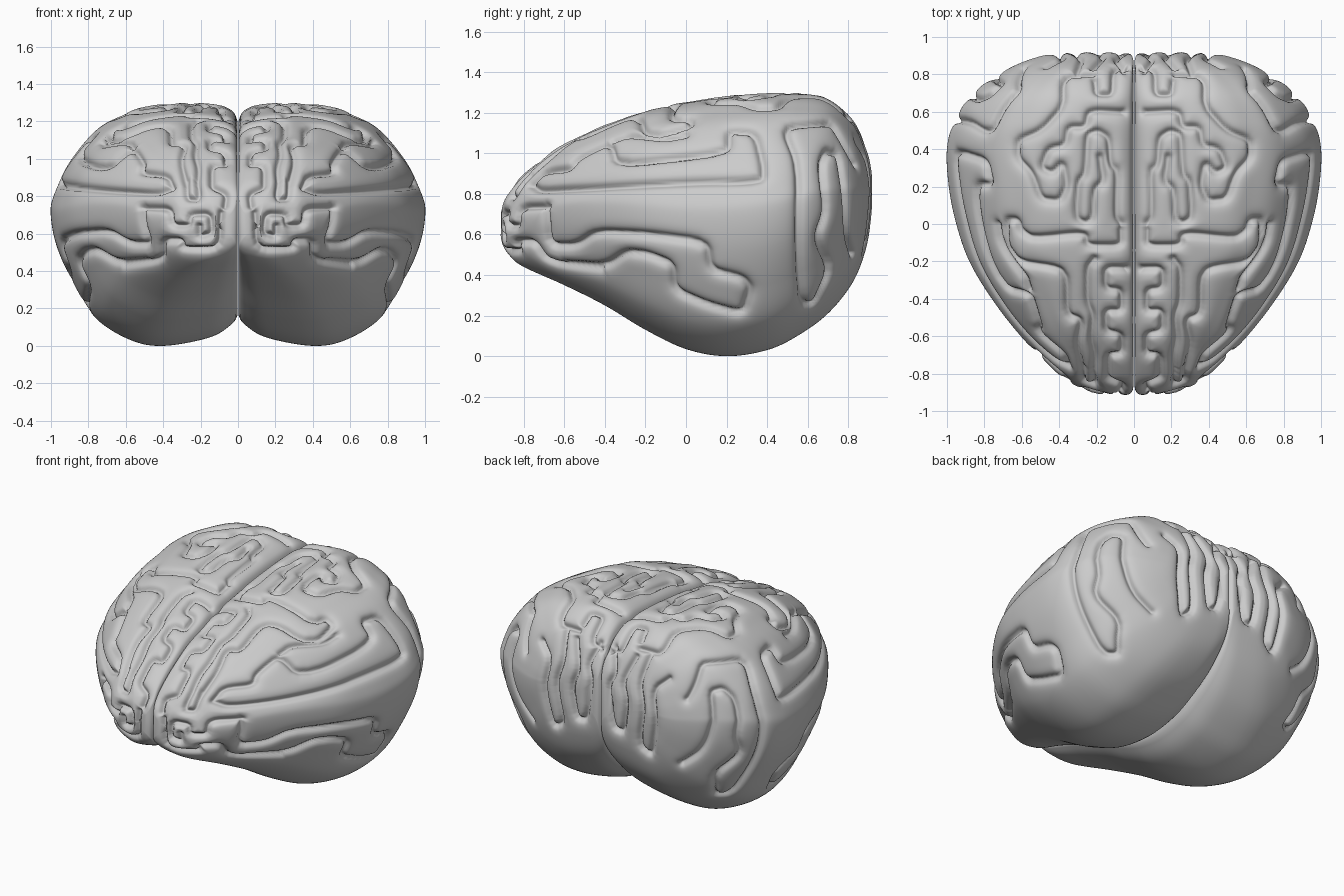
import bpy, bmesh, math
from mathutils import Vector
from mathutils.bvhtree import BVHTree
from mathutils.kdtree import KDTree


def spline(pts, step):
    """Catmull-Rom curve through points of any dimension, evenly subdivided."""
    out = []
    for i in range(len(pts) - 1):
        a, b, c, d = pts[max(i - 1, 0)], pts[i], pts[i + 1], pts[min(i + 2, len(pts) - 1)]
        n = max(2, math.ceil(math.dist(b, c) * 0.85 / step))
        for k in range(n):
            t = k / n
            out.append([0.5 * (2 * q + (r - p) * t + (2 * p - 5 * q + 4 * r - s) * t * t
                               + (3 * q - p - 3 * r + s) * t ** 3)
                        for p, q, r, s in zip(a, b, c, d)])
    out.append(list(pts[-1]))
    return out


def rounded(pts):
    """Cut the corners of a path, then sample it closely."""
    for _ in range(2):
        new = [pts[0]]
        for p, q in zip(pts, pts[1:]):
            new += [(p[0] * .82 + q[0] * .18, p[1] * .82 + q[1] * .18),
                    (p[0] * .18 + q[0] * .82, p[1] * .18 + q[1] * .82)]
        pts = new + [pts[-1]]
    out = []
    for p, q in zip(pts, pts[1:]):
        n = max(1, math.ceil(math.dist(p, q) / 0.004))
        out += [(p[0] + (q[0] - p[0]) * k / n, p[1] + (q[1] - p[1]) * k / n) for k in range(n)]
    return out


# Cross-section of one half: across, up (both 0..1)
SECTION = [(0, .92), (.025, .96), (.1, .988), (.25, 1), (.5, .982), (.64, .94), (.77, .875),
           (.91, .74), (.98, .62), (1, .54), (.97, .41), (.885, .26), (.765, .115),
           (.58, .025), (.4, 0), (.15, .035), (.03, .09), (0, .125)]

# Stations from front to back: y, inner x, outer x, top z, bottom z
STATIONS = [(-.92, .10, .12, .65, .63), (-.912, .03, .20, .73, .56), (-.88, .005, .29, .80, .50),
            (-.8, .004, .41, .90, .44), (-.6, .004, .605, 1.05, .35), (-.4, .004, .76, 1.14, .25),
            (-.2, .004, .88, 1.21, .13), (0, .004, .95, 1.255, .035), (.2, .004, .99, 1.285, 0),
            (.4, .004, 1, 1.30, .03), (.55, .004, .96, 1.30, .10), (.7, .004, .86, 1.27, .21),
            (.82, .004, .69, 1.17, .36), (.885, .006, .54, 1.04, .52), (.914, .04, .40, .93, .68),
            (.92, .20, .22, .82, .80)]

# Grooves drawn in each view
TOP = [  # x, y
    [(.06, 0), (.09, .04), (.08, .28), (.12, .32), (.13, .46), (.19, .5), (.25, .48), (.26, .27),
     (.3, .22), (.31, .03), (.26, 0), (.22, .03), (.21, .18), (.16, .23), (.18, .36)],
    [(.05, .6), (.24, .61), (.26, .52), (.35, .52), (.37, .42), (.46, .4), (.5, .3), (.44, .27),
     (.38, .33), (.36, .2), (.4, .12), (.5, .13), (.55, .27), (.63, .35), (.63, .45), (.5, .5),
     (.38, .63), (.38, .8), (.22, .81)],
    [(.03, .84), (.11, .84), (.11, .7), (.2, .7), (.21, .78)],
    [(.06, -.03), (.06, -.12), (.25, -.12), (.26, -.05), (.55, -.08), (.61, -.04), (.63, .02),
     (.69, .02), (.69, -.12), (.62, -.21), (.4, -.24), (.36, -.3), (.36, -.49), (.28, -.52),
     (.31, -.66), (.28, -.8)],
    [(.03, -.24), (.15, -.24), (.15, -.35), (.06, -.36), (.06, -.47), (.15, -.47), (.15, -.58),
     (.06, -.6), (.06, -.7), (.14, -.71), (.14, -.83)],
    [(.21, -.19), (.25, -.24), (.25, -.42), (.22, -.5), (.23, -.62), (.21, -.72), (.22, -.82)],
]
SIDE = [  # y, z
    [(-.7, .745), (-.68, .54), (-.55, .54), (-.45, .61), (-.2, .6), (.1, .56), (.12, .42),
     (.28, .38), (.32, .33), (.28, .2), (.1, .25), (-.06, .32), (-.07, .45), (-.2, .5),
     (-.3, .51), (-.4, .44), (-.6, .45)],
    [(-.77, .85), (-.73, .82), (-.5, .83), (0, .86), (.38, .865), (.38, .95), (.34, 1.11),
     (.21, 1.12), (.21, 1.03), (.1, 1.0), (-.35, .95), (-.38, 1.06), (-.47, 1.02), (-.54, .98),
     (-.58, .93), (-.7, .92), (-.77, .85)],
    [(-.36, 1.07), (-.28, 1.1), (-.1, 1.08), (0, 1.1)],
    [(.84, .95), (.74, 1.13), (.7, 1.16), (.48, 1.14), (.56, .95), (.56, .5), (.58, .25),
     (.64, .25), (.72, .43), (.65, .58), (.7, .72), (.67, .95), (.7, 1.02), (.76, 1),
     (.79, .8), (.8, .6), (.83, .5)],
]
FRONT = [  # x, z
    [(.52, .74), (.37, .74), (.36, .64), (.27, .64), (.26, .71), (.15, .71), (.14, .6),
     (.21, .58), (.21, .64)],
    [(.62, .43), (.41, .45), (.41, .56), (.31, .56), (.3, .51), (.1, .51), (.09, .72)],
    [(.07, .75), (.06, .82), (.14, .86), (.14, .9)],
    [(.22, .9), (.21, .79), (.28, .79), (.28, .9)],
]
BACK = [  # x, z
    [(.05, 1.15), (.1, 1.02), (.06, .92), (.1, .65), (.17, .64), (.2, .85), (.16, .98), (.22, 1.14)],
    [(.31, 1.18), (.28, 1), (.32, .85), (.28, .58), (.36, .52), (.41, .78), (.38, .98), (.47, 1.06)],
]

# Smooth half of the brain, lofted from front to back
bm = bmesh.new()
section = [(max(u, 0), v) for u, v in spline(SECTION, .01)]
rings = []
for y, x0, w, zt, zb in spline(STATIONS, .0105):
    x0 = max(x0, .003)
    rings.append([bm.verts.new((x0 + u * (w - x0), y, zb + v * (zt - zb))) for u, v in section])
for r, s in zip(rings, rings[1:]):
    for i in range(len(r)):
        j = (i + 1) % len(r)
        bm.faces.new((r[i], r[j], s[j], s[i]))
bm.faces.new(rings[0])
bm.faces.new(rings[-1][::-1])
bmesh.ops.recalc_face_normals(bm, faces=bm.faces)
bm.normal_update()

# Project the groove paths onto the surface
tree = BVHTree.FromBMesh(bm)
views = [(TOP, lambda a, b: (a, b, 3), (0, 0, -1)), (SIDE, lambda a, b: (3, a, b), (-1, 0, 0)),
         (FRONT, lambda a, b: (a, -3, b), (0, 1, 0)), (BACK, lambda a, b: (a, 3, b), (0, -1, 0))]
hits = []
for paths, origin, direction in views:
    for path in paths:
        for a, b in rounded(path):
            p = tree.ray_cast(Vector(origin(a, b)), Vector(direction))[0]
            if p:
                hits.append(p)
kd = KDTree(len(hits))
for i, p in enumerate(hits):
    kd.insert(p, i)
kd.balance()

# Press the grooves in, leaving rounded folds between them
moves = []
for v in bm.verts:
    d = kd.find(v.co)[2]
    if d < .1:
        depth = .026 * math.exp(-(d / .016) ** 2) + .012 * math.exp(-(d / .038) ** 2)
        moves.append((v, v.co - v.normal * depth))
for v, co in moves:
    v.co = co
    v.co.x = max(co.x, .003)

for f in bm.faces:
    f.smooth = True
mesh = bpy.data.meshes.new("brain_halves")
bm.to_mesh(mesh)
bm.free()
brain = bpy.data.objects.new("brain_halves", mesh)
bpy.context.collection.objects.link(brain)

# Second half
mirror = brain.modifiers.new("mirror", 'MIRROR')
mirror.use_mirror_merge = False
